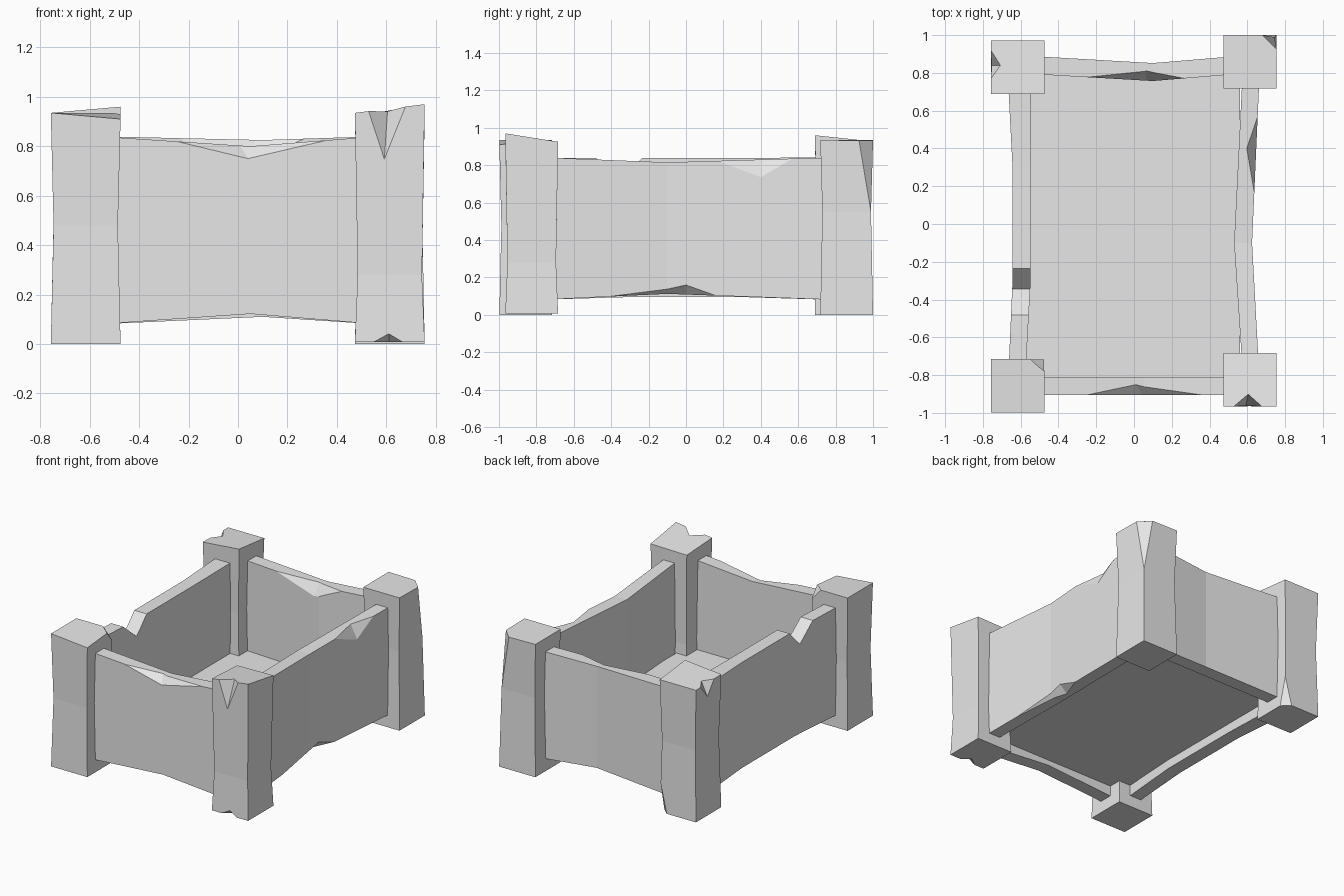
import bpy
import bmesh
from mathutils import Vector

cube = bpy.data.objects.get("Cube")
if cube:
    bpy.data.objects.remove(cube, do_unlink=True)

GREY = (0.8, 0.8, 0.8, 1)
stone = bpy.data.materials.new("stone_grey")
stone.use_nodes = True
stone.diffuse_color = GREY
bsdf = next(n for n in stone.node_tree.nodes if n.type == "BSDF_PRINCIPLED")
bsdf.inputs["Base Color"].default_value = GREY


def to_object(name, bm):
    bmesh.ops.recalc_face_normals(bm, faces=bm.faces[:])
    mesh = bpy.data.meshes.new(name)
    bm.to_mesh(mesh)
    bm.free()
    obj = bpy.data.objects.new(name, mesh)
    bpy.context.collection.objects.link(obj)
    return obj


def loft(name, rings):
    """Skin a row of four-cornered sections and cap both ends."""
    bm = bmesh.new()
    rows = [[bm.verts.new(p) for p in ring] for ring in rings]
    for a, b in zip(rows, rows[1:]):
        for i in range(4):
            j = (i + 1) % 4
            bm.faces.new((a[i], a[j], b[j], b[i]))
    bm.faces.new(rows[0])
    bm.faces.new(rows[-1])
    obj = to_object(name, bm)
    obj.data.materials.append(stone)
    return obj


def carve(obj, points):
    """Subtract the convex hull of the points."""
    bm = bmesh.new()
    for p in points:
        bm.verts.new(p)
    bmesh.ops.convex_hull(bm, input=bm.verts[:])
    cutter = to_object("chip_cutter", bm)
    cutter.hide_render = True
    mod = obj.modifiers.new("chip", "BOOLEAN")
    mod.operation = "DIFFERENCE"
    mod.solver = "EXACT"
    mod.object = cutter
    graph = bpy.context.evaluated_depsgraph_get()
    mesh = bpy.data.meshes.new_from_object(obj.evaluated_get(graph))
    obj.modifiers.clear()
    obj.data = mesh
    bpy.data.objects.remove(cutter, do_unlink=True)


def wedge_chip(obj, p1, p2, low, deep):
    """V-shaped chip between p1 and p2 with its valley from low to deep."""
    p1, p2, low, deep = map(Vector, (p1, p2, low, deep))
    mid, d = (low + deep) / 2, (deep - low) * 2
    tips = [mid, mid + (p1 - mid) * 1.6, mid + (p2 - mid) * 1.6]
    carve(obj, [t + d * s for t in tips for s in (-1, 1)])


def corner_chip(obj, *tri):
    """Break a corner off along the plane of three points."""
    tri = [Vector(p) for p in tri]
    mid = sum(tri, Vector()) / 3
    centre = sum((v.co for v in obj.data.vertices), Vector()) / len(obj.data.vertices)
    n = (tri[1] - tri[0]).cross(tri[2] - tri[0]).normalized()
    if n.dot(mid - centre) < 0:
        n = -n
    big = [mid + (p - mid) * 2.2 for p in tri]
    carve(obj, big + [p + n * 0.3 for p in big])


def post(name, x, y, waist, tops, foot=0.0):
    """Slightly waisted corner post with an uneven top."""
    def ring(r, zs):
        corners = ((-r, -r), (r, -r), (r, r), (-r, r))
        return [(x + a, y + b, z) for (a, b), z in zip(corners, zs)]
    return loft(name, [ring(0.141, [foot] * 4), ring(0.13, [waist] * 4),
                       ring(0.141, tops)])


def wall(name, axis, stations):
    """Slab along an axis; each station is place, inner, outer, bottom, top."""
    rings = []
    for t, inner, outer, low, top in stations:
        ring = [(inner, low), (outer, low), (outer, top), (inner, top)]
        rings.append([(t, s, z) if axis == "x" else (s, t, z) for s, z in ring])
    return loft(name, rings)


# Corner posts
front_right = post("front_left_post", 0.614, -0.825, 0.28, (0.935, 0.97, 0.925, 0.92), 0.008)
wedge_chip(front_right, (0.53, -0.965, 0.94), (0.675, -0.965, 0.957),
           (0.592, -0.962, 0.75), (0.605, -0.9, 0.945))
wedge_chip(front_right, (0.55, -0.965, 0.008), (0.665, -0.965, 0.008),
           (0.61, -0.965, 0.042), (0.61, -0.92, 0.008))

front_other = post("front_right_post", -0.616, -0.857, 0.48, (0.935, 0.91, 0.935, 0.935))
corner_chip(front_other, (-0.545, -0.716, 0.93), (-0.475, -0.78, 0.93), (-0.475, -0.716, 0.85))

back_left = post("back_left_post", 0.614, 0.859, 0.55, (0.935, 0.935, 0.93, 0.935))
corner_chip(back_left, (0.68, 1.0, 0.93), (0.755, 0.925, 0.93), (0.744, 0.989, 0.55))

back_right = post("back_right_post", -0.616, 0.83, 0.5, (0.935, 0.96, 0.93, 0.93))
wedge_chip(back_right, (-0.757, 0.77, 0.934), (-0.757, 0.92, 0.932),
           (-0.757, 0.84, 0.83), (-0.705, 0.84, 0.937))
corner_chip(back_right, (-0.53, 0.971, 0), (-0.475, 0.92, 0), (-0.477, 0.968, 0.22))

# Front and back walls
front = wall("front_wall", "x", [(-0.56, -0.81, -0.905, 0.08, 0.84),
                                 (0.05, -0.81, -0.905, 0.122, 0.8),
                                 (0.56, -0.81, -0.905, 0.08, 0.84)])
wedge_chip(front, (-0.25, -0.905, 0.82), (0.35, -0.905, 0.822),
           (0.04, -0.905, 0.75), (0.01, -0.85, 0.803))

back = wall("back_wall", "x", [(-0.56, 0.795, 0.89, 0.08, 0.84),
                               (0.1, 0.757, 0.852, 0.11, 0.825),
                               (0.56, 0.795, 0.89, 0.08, 0.84)])
wedge_chip(back, (-0.25, 0.777, 0.833), (0.27, 0.77, 0.83),
           (0.06, 0.759, 0.745), (0.07, 0.81, 0.826))

# Side walls
left = wall("left_wall", "y", [(-0.78, 0.575, 0.662, 0.08, 0.842),
                               (-0.1, 0.53, 0.625, 0.112, 0.815),
                               (0.8, 0.575, 0.665, 0.08, 0.842)])
wedge_chip(left, (0.64, 0.15, 0.822), (0.655, 0.57, 0.835),
           (0.645, 0.4, 0.74), (0.597, 0.4, 0.83))
wedge_chip(left, (0.64, -0.4, 0.098), (0.637, 0.16, 0.103),
           (0.63, 0.0, 0.16), (0.575, 0.0, 0.108))

right = wall("right_wall", "y", [(-0.8, -0.575, -0.665, 0.08, 0.84),
                                 (-0.3, -0.547, -0.643, 0.095, 0.838),
                                 (0.3, -0.547, -0.643, 0.095, 0.838),
                                 (0.78, -0.547, -0.668, 0.08, 0.842)])
wedge_chip(right, (-0.64, -0.48, 0.838), (-0.64, -0.235, 0.838),
           (-0.66, -0.345, 0.722), (-0.53, -0.345, 0.722))

# Floor slab
wall("floor", "x", [(x, -0.83, 0.79, 0.16, 0.205) for x in (-0.57, 0.56)])
